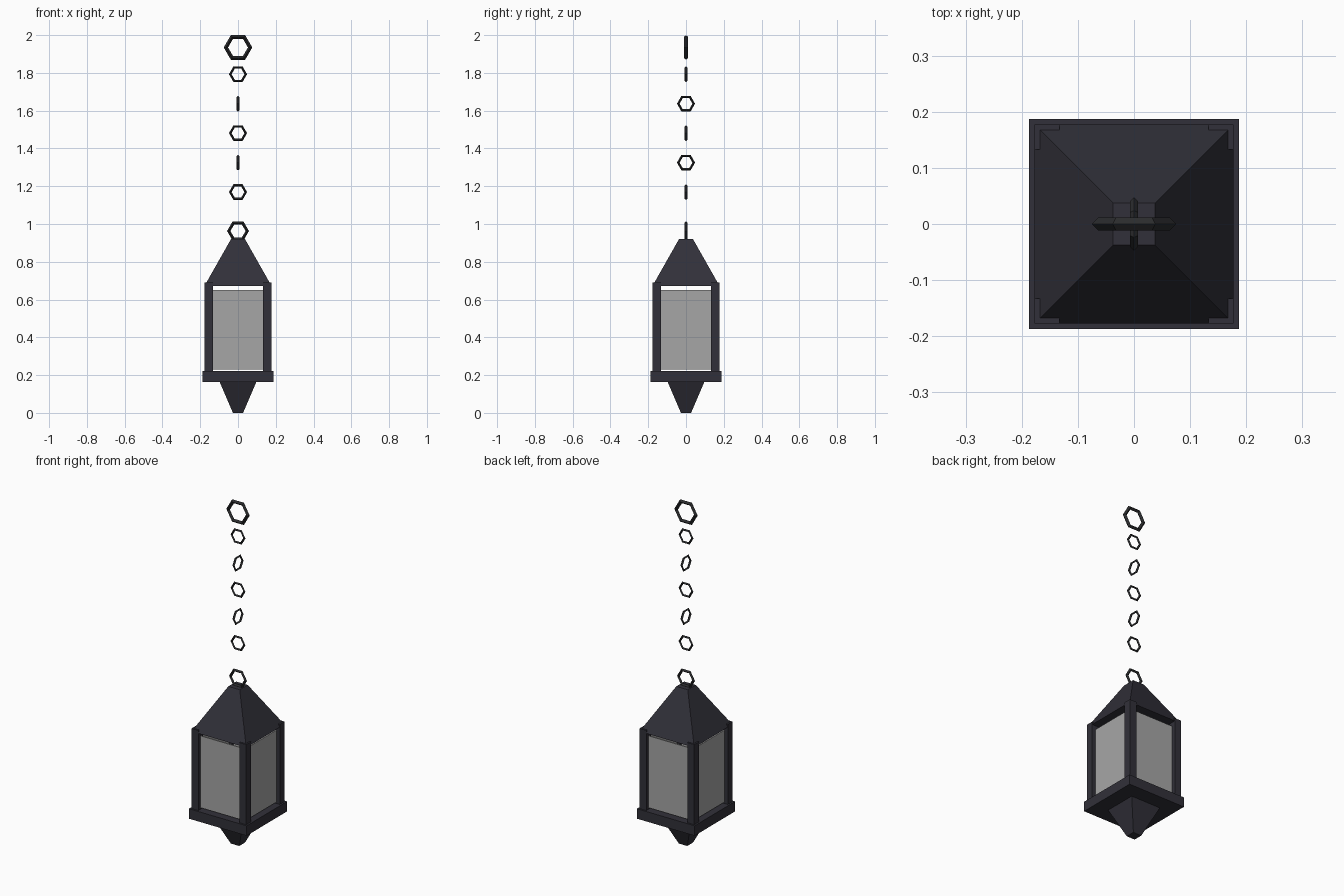
import bpy
import bmesh
from math import pi, sqrt

cube = bpy.data.objects.get("Cube")
if cube:
    bpy.data.objects.remove(cube, do_unlink=True)


def material(name, rgb):
    mat = bpy.data.materials.new(name)
    mat.use_nodes = True
    colour = (*rgb, 1.0)
    mat.diffuse_color = colour
    mat.node_tree.nodes["Principled BSDF"].inputs["Base Color"].default_value = colour
    return mat


iron = material("blue black iron", (0.031, 0.030, 0.041))
chain_iron = material("dark chain iron", (0.024, 0.025, 0.027))
glass = material("grey glass", (0.38, 0.38, 0.38))


def frustum(name, mat, bottom, top, z0, z1):
    """Square block or tapered block given by its half widths and heights."""
    bm = bmesh.new()
    bmesh.ops.create_cube(bm, size=2)
    for v in bm.verts:
        half, z = (top, z1) if v.co.z > 0 else (bottom, z0)
        v.co = (v.co.x * half, v.co.y * half, z)
    mesh = bpy.data.meshes.new(name)
    bm.to_mesh(mesh)
    bm.free()
    mesh.materials.append(mat)
    obj = bpy.data.objects.new(name, mesh)
    bpy.context.collection.objects.link(obj)
    return obj


def ring(name, z, outer, wire, turn=0.0):
    """Upright six-sided ring of square wire."""
    bpy.ops.mesh.primitive_torus_add(
        major_segments=6, minor_segments=4, major_radius=outer - wire,
        minor_radius=wire, location=(0, 0, z), rotation=(pi / 2, 0, turn))
    obj = bpy.context.object
    obj.name = name
    obj.data.materials.append(chain_iron)
    bpy.ops.object.shade_flat()


# Lantern body
frustum("bottom_finial", iron, 0.027, 0.097, 0, 0.164)
frustum("base_plate", iron, 0.187, 0.187, 0.164, 0.222)
frustum("roof", iron, 0.177, 0.037, 0.673, 0.92)

# Corner posts poke slightly through the eaves
for side, x in (("right", -1), ("left", 1)):
    for end, y in (("front", -1), ("back", 1)):
        post = frustum(f"{end}_{side}_post", iron, 0.022, 0.022, 0.222, 0.69)
        post.location = (x * 0.155, y * 0.155, 0)

# Glass panes set back between the posts
for i, side in enumerate(("front", "left", "back", "right")):
    pane = frustum(f"{side}_pane", glass, 1, 1, 0.23, 0.65)
    for v in pane.data.vertices:
        v.co.x *= 0.14
        v.co.y = -0.152 + v.co.y * 0.003
    pane.rotation_euler.z = i * pi / 2

# Hanging chain
ring("roof_ring", 0.963, 0.058, 0.009)
for i in range(5):
    ring(f"chain_link_{i + 1}", 1.169 + i * 0.156, 0.048, 0.007, (i % 2) * pi / 2)
ring("top_ring", 2 - 0.0755 * sqrt(3) / 2, 0.0755, 0.0115)
